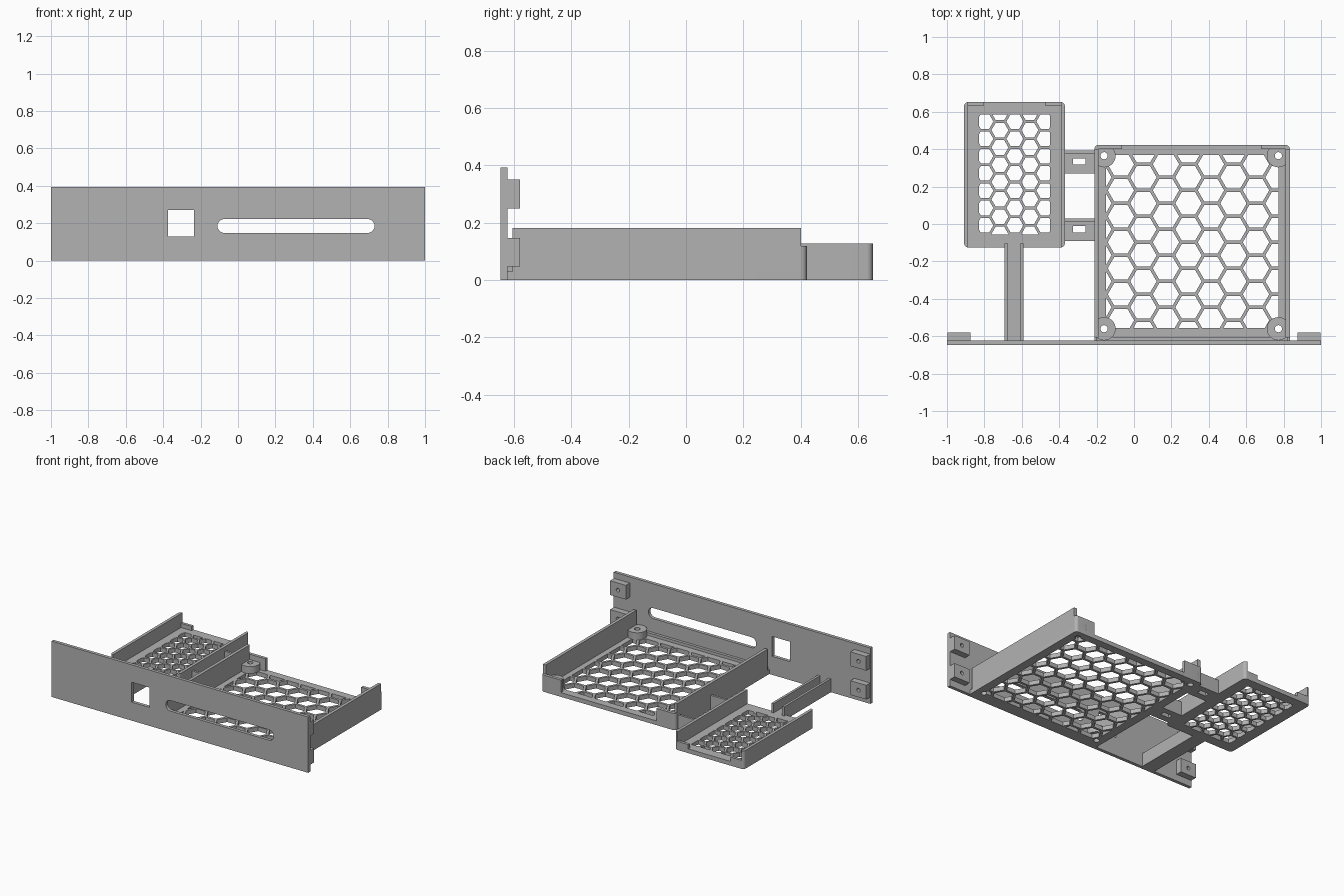
import bpy, bmesh, math
from mathutils import Vector

cube = bpy.data.objects.get("Cube")
if cube:
    bpy.data.objects.remove(cube, do_unlink=True)

grey = bpy.data.materials.new("plain_grey")
grey.use_nodes = True
grey.diffuse_color = (0.45, 0.45, 0.45, 1)
grey.node_tree.nodes["Principled BSDF"].inputs["Base Color"].default_value = (0.45, 0.45, 0.45, 1)


def to_object(name, bm):
    bmesh.ops.recalc_face_normals(bm, faces=bm.faces[:])
    mesh = bpy.data.meshes.new(name)
    bm.to_mesh(mesh)
    bm.free()
    mesh.materials.append(grey)
    obj = bpy.data.objects.new(name, mesh)
    bpy.context.collection.objects.link(obj)
    return obj


def rounded(x0, x1, y0, y1, radii=(0, 0, 0, 0)):
    """Rectangle outline; radii run front-left, front-right, back-right, back-left."""
    points = []
    corners = ((x0, y0, 1, 1), (x1, y0, -1, 1), (x1, y1, -1, -1), (x0, y1, 1, -1))
    for i, ((x, y, sx, sy), r) in enumerate(zip(corners, radii)):
        if r == 0:
            points.append((x, y))
            continue
        for k in range(9):
            a = math.pi * (1 + i / 2 + k / 16)
            points.append((x + sx * r + r * math.cos(a), y + sy * r + r * math.sin(a)))
    return points


def circle(x, y, r, n=32):
    return [(x + r * math.cos(math.tau * k / n), y + r * math.sin(math.tau * k / n)) for k in range(n)]


def prism(name, outlines, low, high, along_y=False):
    """Extrude one or more outlines along z, or along y for outlines drawn in x and z."""
    bm = bmesh.new()
    for outline in outlines:
        place = (lambda p, h: (p[0], h, p[1])) if along_y else (lambda p, h: (p[0], p[1], h))
        face = bm.faces.new([bm.verts.new(place(p, low)) for p in outline])
        top = bmesh.ops.extrude_face_region(bm, geom=[face], use_keep_orig=True)["geom"]
        move = Vector(place((0, 0), high - low))
        bmesh.ops.translate(bm, vec=move, verts=[v for v in top if isinstance(v, bmesh.types.BMVert)])
    bmesh.ops.remove_doubles(bm, verts=bm.verts[:], dist=1e-5)
    return to_object(name, bm)


def box(name, x0, x1, y0, y1, z0, z1):
    return prism(name, [rounded(x0, x1, y0, y1)], z0, z1)


def cut(obj, cutter):
    mod = obj.modifiers.new("cut", "BOOLEAN")
    mod.operation, mod.solver, mod.object = "DIFFERENCE", "EXACT", cutter
    bpy.context.view_layer.update()
    result = bpy.data.meshes.new_from_object(obj.evaluated_get(bpy.context.evaluated_depsgraph_get()))
    obj.modifiers.clear()
    obj.data = result
    bpy.data.objects.remove(cutter, do_unlink=True)


def hex_cutter(x0, x1, y0, y1, start, pitch, strut):
    """Flat-topped hexagon holes, trimmed to a rectangular opening."""
    bm = bmesh.new()
    radius = (pitch - strut) / math.sqrt(3)
    step = pitch * math.sqrt(3) / 2
    for i in range(-1, int((x1 - x0) / step) + 2):
        for j in range(-1, int((y1 - y0) / pitch) + 2):
            x, y = start[0] + i * step, start[1] + (j + (i % 2) / 2) * pitch
            bm.faces.new([bm.verts.new((px, py, -0.05)) for px, py in circle(x, y, radius, 6)])
    for co, no in (((x0, 0, 0), (-1, 0, 0)), ((x1, 0, 0), (1, 0, 0)),
                   ((0, y0, 0), (0, -1, 0)), ((0, y1, 0), (0, 1, 0))):
        bmesh.ops.bisect_plane(bm, geom=bm.verts[:] + bm.edges[:] + bm.faces[:],
                               plane_co=co, plane_no=no, clear_outer=True)
    top = bmesh.ops.extrude_face_region(bm, geom=bm.faces[:], use_keep_orig=True)["geom"]
    bmesh.ops.translate(bm, vec=(0, 0, 0.15), verts=[v for v in top if isinstance(v, bmesh.types.BMVert)])
    return to_object("hex_cutter", bm)


FLOOR = 0.03

# Front panel with square port and long slot
panel = box("front_panel", -1, 1, -0.647, -0.624, 0, 0.393)
cut(panel, prism("panel_cutter", [rounded(-0.375, -0.235, 0.13, 0.27),
                                  rounded(-0.11, 0.73, 0.148, 0.222, (0.037,) * 4)], -0.7, -0.6, True))

# Drilled mounting lugs behind the panel ends
for side, sign in (("left", 1), ("right", -1)):
    for level, z in (("lower", 0.097), ("upper", 0.3)):
        xa, xb = sorted((sign * 0.875, sign * 0.998))
        lug = box(f"{level}_{side}_lug", xa, xb, -0.63, -0.58, z - 0.05, z + 0.05)
        cut(lug, prism("lug_cutter", [circle(sign * 0.937, z, 0.013, 20)], -0.615, -0.5, True))

# Large tray
X0, X1, Y0, Y1 = -0.212, 0.833, -0.63, 0.422
R = 0.025
posts = [(x, y) for x in (-0.16, 0.772) for y in (-0.56, 0.365)]


def screw_holes():
    return prism("screw_cutter", [circle(x, y, 0.019) for x, y in posts], -0.05, 0.2)


floor = prism("large_tray_floor", [rounded(X0, X1, Y0, Y1, (0, 0, R, R))], 0, FLOOR)
cut(floor, hex_cutter(-0.15, 0.772, -0.555, 0.368, (-0.07, -0.515), 0.139, 0.017))
cut(floor, screw_holes())
for i, (x, y) in enumerate(posts):
    outline = [(min(max(px, X0), X1), min(py, Y1)) for px, py in circle(x, y, 0.062)]
    post = prism(f"screw_post_{i + 1}", [outline], FLOOR, 0.08)
    cut(post, screw_holes())
box("large_tray_right_wall", X0, X0 + 0.022, -0.606, 0.402, 0, 0.182)
box("large_tray_left_wall", X1 - 0.022, X1, -0.606, 0.402, 0, 0.182)
box("large_tray_front_lip", X0 + 0.01, X1 - 0.01, -0.63, -0.604, 0, 0.05)
prism("large_tray_right_back_lip", [rounded(X0, -0.065, 0.4, Y1, (0, 0, 0, 0.021))], 0, 0.118)
prism("large_tray_left_back_lip", [rounded(0.68, X1, 0.4, Y1, (0, 0, 0.021, 0))], 0, 0.118)

# Small tray
SX0, SX1, SY0, SY1 = -0.908, -0.37, -0.125, 0.652
floor = prism("small_tray_floor", [rounded(SX0, SX1, SY0, SY1, (R,) * 4)], 0, FLOOR)
cut(floor, hex_cutter(-0.83, -0.45, -0.055, 0.585, (-0.797, -0.007), 0.0925, 0.014))
T = 0.021
prism("small_tray_right_wall", [rounded(SX0, SX0 + T, SY0, SY1, (T, 0, 0, T))], 0, 0.128)
prism("small_tray_left_wall", [rounded(SX1 - T, SX1, SY0, SY1, (0, T, T, 0))], 0, 0.128)
for side, x in (("right", SX0 + T), ("left", SX1 - T - 0.083)):
    box(f"small_tray_{side}_back_lip", x, x + 0.083, SY1 - 0.02, SY1, 0, 0.06)

# Slotted bridges joining the trays, each with an upright rib
for name, y in (("back", 0.27), ("front", -0.092)):
    bridge = box(f"{name}_bridge", -0.38, -0.2, y, y + 0.122, 0, FLOOR)
    cut(bridge, box("bridge_cutter", -0.325, -0.258, y + 0.047, y + 0.08, -0.1, 0.1))
    box(f"{name}_bridge_rib", -0.38, -0.2, y + 0.106, y + 0.122, 0, 0.1)

# Arm from the panel to the small tray, with two side ribs
box("support_arm", -0.692, -0.592, -0.63, -0.11, 0, FLOOR)
for side, x in (("right", -0.692), ("left", -0.609)):
    box(f"support_arm_{side}_rib", x, x + 0.017, -0.63, -0.105, 0, 0.095)

# Smooth the rounded surfaces while keeping corners crisp
bpy.ops.object.select_all(action="DESELECT")
for obj in bpy.context.collection.objects:
    if obj.type == "MESH":
        obj.select_set(True)
        bpy.context.view_layer.objects.active = obj
bpy.ops.object.shade_smooth_by_angle(angle=math.radians(30))
